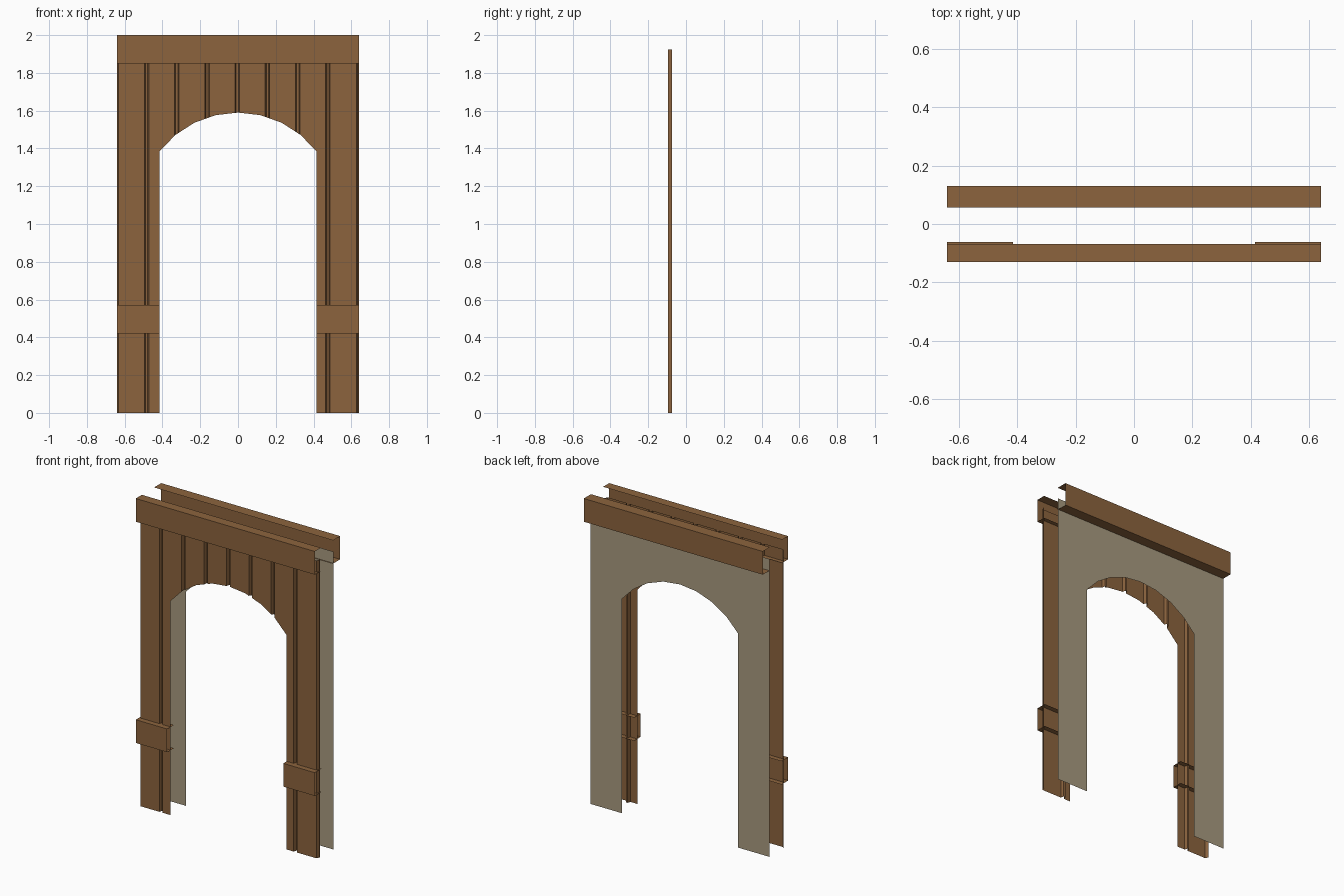
import bpy, bmesh, math

if "Cube" in bpy.data.objects:
    bpy.data.objects.remove(bpy.data.objects["Cube"])


def material(name, rgb):
    m = bpy.data.materials.new(name)
    m.diffuse_color = (*rgb, 1.0)
    m.use_nodes = True
    m.node_tree.nodes["Principled BSDF"].inputs["Base Color"].default_value = m.diffuse_color
    return m


WOOD = material("brown wood", (0.262, 0.127, 0.048))
BACKING = material("grey backing", (0.392, 0.328, 0.216))

HALF_W, TOP = 0.64, 1.925
OPEN_W, ARCH_R, ARCH_Z = 0.415, 0.5225, 1.0675

# Arch outline: eight straight segments
END = math.asin(OPEN_W / ARCH_R)
ARCH = [(ARCH_R * math.sin(END * i / 4), ARCH_Z + ARCH_R * math.cos(END * i / 4))
        for i in range(-4, 5)]


def interpolate(points, x):
    for (x0, v0), (x1, v1) in zip(points, points[1:]):
        if x <= x1 + 1e-7:
            return v0 + (v1 - v0) * (x - x0) / (x1 - x0)
    return points[-1][1]


def make_object(name, faces, mat):
    bm = bmesh.new()
    for f in faces:
        bm.faces.new([bm.verts.new(p) for p in f])
    bmesh.ops.remove_doubles(bm, verts=bm.verts, dist=1e-5)
    me = bpy.data.meshes.new(name)
    bm.to_mesh(me)
    bm.free()
    me.materials.append(mat)
    ob = bpy.data.objects.new(name, me)
    bpy.context.collection.objects.link(ob)
    return ob


def arched_sheet(name, profile, mat, flip=False):
    """Vertical sheet following an x/y profile, with the arched doorway left open."""
    xs = sorted({round(p[0], 5) for p in profile + ARCH})
    faces = []
    for a, b in zip(xs, xs[1:]):
        inside = abs((a + b) / 2) < OPEN_W
        za, zb = (interpolate(ARCH, a), interpolate(ARCH, b)) if inside else (0, 0)
        ya, yb = interpolate(profile, a), interpolate(profile, b)
        f = [(a, ya, za), (b, yb, zb), (b, yb, TOP), (a, ya, TOP)]
        faces.append(f[::-1] if flip else f)
    return make_object(name, faces, mat)


def channel(name, x0, x1, y_web, y_lip, z0, z1):
    """Open-ended board: outer face plus top and bottom lips."""
    path = [(y_lip, z0), (y_web, z0), (y_web, z1), (y_lip, z1)]
    faces = []
    for (ya, za), (yb, zb) in zip(path, path[1:]):
        f = [(x0, ya, za), (x1, ya, za), (x1, yb, zb), (x0, yb, zb)]
        faces.append(f if y_web < y_lip else f[::-1])
    return make_object(name, faces, WOOD)


# Front planks with grooves between them
FRONT, GROOVE = -0.095, -0.075
profile = [(-HALF_W, GROOVE), (-0.632, FRONT)]
for i in range(-3, 4):
    c = 0.16 * i - 0.004
    profile += [(c - 0.012, FRONT), (c - 0.006, GROOVE),
                (c + 0.006, GROOVE), (c + 0.012, FRONT)]
profile += [(0.628, FRONT), (0.636, GROOVE), (HALF_W, GROOVE)]
arched_sheet("front_planks", profile, WOOD)

# Flat rear sheet
arched_sheet("back_panel", [(-HALF_W, 0.062), (HALF_W, 0.062)], BACKING, flip=True)

# Top beams
channel("front_beam", -HALF_W, HALF_W, -0.13, -0.068, 1.85, 2.0)
channel("back_beam", -HALF_W, HALF_W, 0.13, 0.057, 1.85, 2.0)

# Lower cross boards on each leg
for side, x0, x1 in (("left", -HALF_W, -OPEN_W), ("right", OPEN_W, HALF_W)):
    channel(side + "_leg_board", x0, x1, -0.13, -0.062, 0.42, 0.57)
